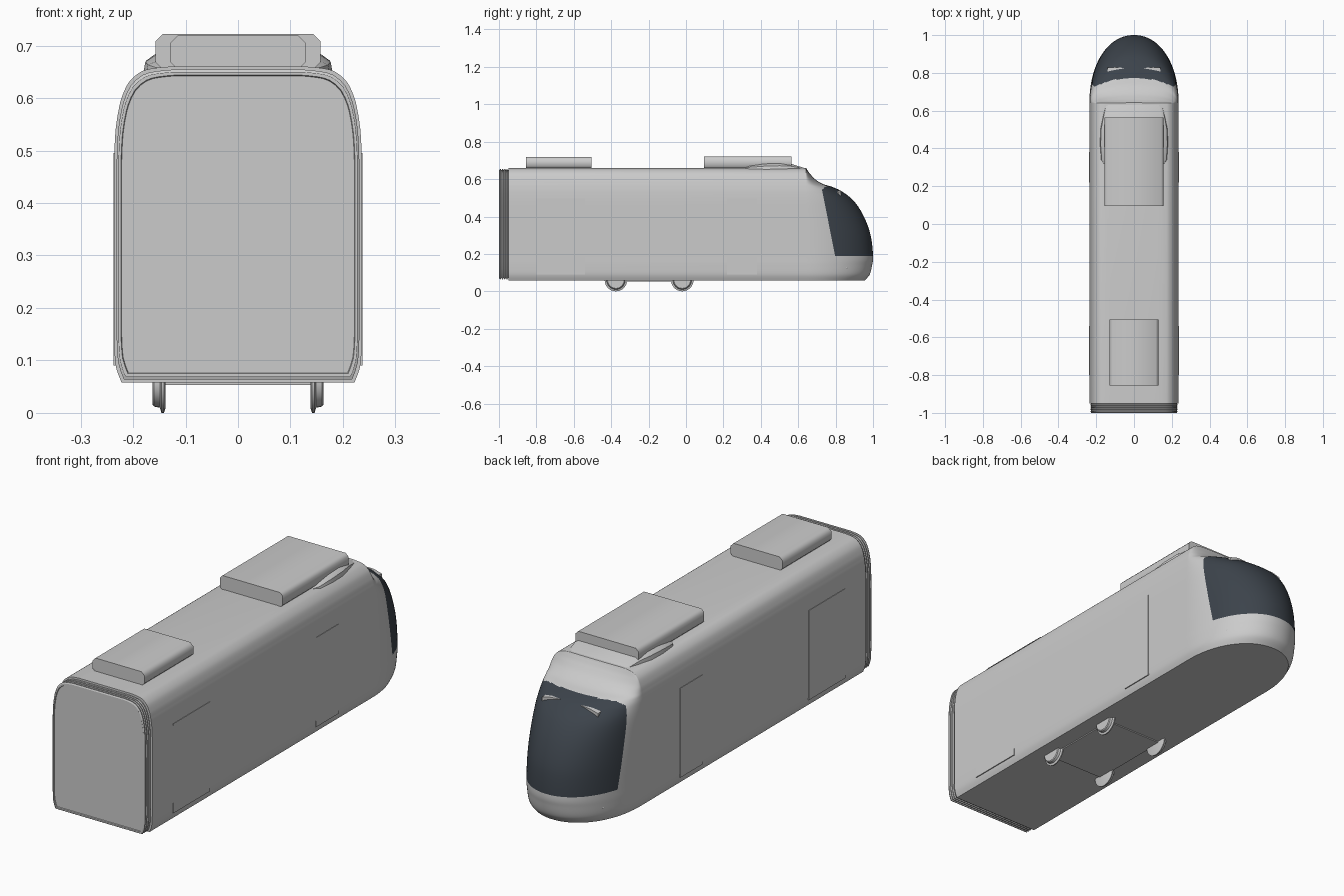
import bpy, bmesh, math
from mathutils import Vector

if "Cube" in bpy.data.objects:
    bpy.data.objects.remove(bpy.data.objects["Cube"], do_unlink=True)


def material(name, rgb):
    m = bpy.data.materials.new(name)
    m.use_nodes = True
    m.diffuse_color = (*rgb, 1)
    m.node_tree.nodes["Principled BSDF"].inputs["Base Color"].default_value = (*rgb, 1)
    return m


GREY = material("light_grey", (0.6, 0.6, 0.6))
GLASS = material("dark_glass", (0.045, 0.056, 0.07))


def finish(name, bm, angle=35):
    bmesh.ops.recalc_face_normals(bm, faces=bm.faces)
    mesh = bpy.data.meshes.new(name)
    bm.to_mesh(mesh)
    bm.free()
    ob = bpy.data.objects.new(name, mesh)
    bpy.context.collection.objects.link(ob)
    mesh.materials.append(GREY)
    bpy.ops.object.select_all(action='DESELECT')
    ob.select_set(True)
    bpy.context.view_layer.objects.active = ob
    bpy.ops.object.shade_smooth_by_angle(angle=math.radians(angle))
    return ob


def skin(rings):
    """Bridge closed rings of equal length and cap both ends."""
    bm = bmesh.new()
    loops = [[bm.verts.new(p) for p in ring] for ring in rings]
    n = len(loops[0])
    for a, b in zip(loops, loops[1:]):
        for i in range(n):
            j = (i + 1) % n
            bm.faces.new((a[i], a[j], b[j], b[i]))
    bm.faces.new(loops[0])
    bm.faces.new(loops[-1])
    return bm


def box(name, x, y, z, chamfer=0):
    """Box from ranges, with the long edges along y optionally chamfered."""
    bm = bmesh.new()
    bmesh.ops.create_cube(bm, size=1)
    for v in bm.verts:
        v.co = [r[0] + (c + 0.5) * (r[1] - r[0]) for r, c in zip((x, y, z), v.co)]
    if chamfer:
        edges = [e for e in bm.edges if abs((e.verts[0].co - e.verts[1].co).y) > 0.01]
        bmesh.ops.bevel(bm, geom=edges, offset=chamfer, segments=1, affect='EDGES')
    return finish(name, bm, 50)


# Hull profile: half width, nose tip y, height
KEYS = [Vector(k) for k in (
    (0.222, 0.955, 0.058), (0.233, 0.982, 0.09), (0.236, 0.995, 0.14),
    (0.236, 1.0, 0.19), (0.236, 0.987, 0.30), (0.236, 0.951, 0.40),
    (0.236, 0.90, 0.48), (0.234, 0.84, 0.53), (0.231, 0.785, 0.557),
    (0.228, 0.73, 0.575), (0.222, 0.69, 0.60), (0.208, 0.662, 0.63),
    (0.185, 0.648, 0.65), (0.16, 0.644, 0.657), (0.13, 0.642, 0.66))]


def smooth_profile(keys, steps):
    out = []
    pts = [keys[0]] + keys + [keys[-1]]
    for a, b, c, d in zip(pts, pts[1:], pts[2:], pts[3:]):
        for s in range(steps):
            t = s / steps
            out.append(b + 0.5 * t * (c - a + t * (2 * a - 5 * b + 4 * c - d
                                                   + t * (3 * (b - c) + d - a))))
    return out + [keys[-1]]


REAR, NOSE, COLS, POWER = -0.95, 0.64, 64, 2 / 2.1


def slice_ring(w, tip, z):
    ring = [(w, REAR, z)]
    for i in range(COLS + 1):
        a = math.pi * i / COLS
        c, s = math.cos(a), max(math.sin(a), 0)
        ring.append((math.copysign(w * abs(c) ** POWER, c),
                     NOSE + (tip - NOSE) * s ** POWER, z))
    return ring + [(-w, REAR, z)]


# Hull with rounded nose, stacked from horizontal slices
bm = skin([slice_ring(*p) for p in smooth_profile(KEYS, 9)])
side_point, side_dir = Vector((0, 0.797, 0.19)), Vector((0, 0.38, 0.075)).normalized()
bmesh.ops.bisect_plane(bm, geom=bm.verts[:] + bm.edges[:] + bm.faces[:],
                       plane_co=side_point, plane_no=side_dir)
# Wraparound windscreen
for f in bm.faces:
    c = f.calc_center_median()
    if c.z > 0.19 and (c - side_point).dot(side_dir) > 0 and c.y > 0.775 - 1.1 * c.x ** 2:
        f.material_index = 1
hull = finish("hull", bm)
hull.data.materials.append(GLASS)


# Ribbed gangway at the rear with a recessed end panel
def end_ring(y, scale):
    half = [(k.x * scale, y, 0.36 + (k.z - 0.36) * scale) for k in smooth_profile(KEYS, 2)]
    return half + [(-x, yy, z) for x, yy, z in reversed(half)]


ribs = [(REAR + 0.02, 0.96), (REAR, 0.96)]
for i in range(4):
    y = REAR - 0.002 - i * 0.012
    ribs += [(y, 0.96), (y - 0.003, 0.98), (y - 0.007, 0.98), (y - 0.01, 0.96)]
ribs += [(-1.0, 0.965), (-1.0, 0.945), (-0.996, 0.94)]
finish("gangway", skin([end_ring(*r) for r in ribs]), 30)

# Roof equipment pods
box("front_roof_pod", (-0.157, 0.157), (0.095, 0.565), (0.655, 0.722), 0.013)
box("rear_roof_pod", (-0.13, 0.13), (-0.855, -0.505), (0.655, 0.719), 0.015)

# Low fairing under the front pod
fairing = []
for y, w, h in ((0.30, 0.15, 0.658), (0.34, 0.177, 0.672), (0.42, 0.182, 0.682),
                (0.50, 0.18, 0.686), (0.56, 0.168, 0.682), (0.64, 0.15, 0.657)):
    half = [(w, y, 0.64), (w * 0.97, y, 0.6 * h + 0.26), (w * 0.86, y, h)]
    fairing.append(half + [(-x, yy, z) for x, yy, z in reversed(half)])
finish("roof_fairing", skin(fairing), 40)

# Doors, lamps and marker lights on both sides
for side, label in ((1, "left"), (-1, "right")):
    for part, y in (("rear", (-0.80, -0.54)), ("front", (0.22, 0.38))):
        x = sorted((side * 0.232, side * 0.2375))
        box(f"{label}_{part}_door", x, y, (0.09, 0.495))

    lamp = []
    for x, y, z, r in ((0.052, 0.825, 0.538, 0.001), (0.10, 0.823, 0.531, 0.007),
                       (0.14, 0.818, 0.517, 0.011)):
        lamp.append([(side * x, y - r, z - 0.006), (side * x, y + r, z - 0.01),
                     (side * x, y + r, z + r * 0.8), (side * x, y - r, z + r)])
    finish(f"{label}_brow_lamp", skin(lamp))

    bm = bmesh.new()
    bmesh.ops.create_uvsphere(bm, u_segments=12, v_segments=8, radius=0.007)
    bmesh.ops.translate(bm, verts=bm.verts, vec=(side * 0.184, 0.857, 0.125))
    finish(f"{label}_marker_light", bm)

    # Flanged wheels, turned about the axle
    for part, y in (("rear", -0.375), ("front", -0.02)):
        rings = []
        for x, r in ((0.138, 0.05), (0.141, 0.06), (0.146, 0.06),
                     (0.149, 0.05), (0.16, 0.048), (0.163, 0.044)):
            rings.append([(side * x, y + r * math.cos(a), 0.06 + r * math.sin(a))
                          for a in (math.tau * i / 32 for i in range(32))])
        finish(f"{label}_{part}_wheel", skin(rings))

# Bogie plate under the floor
box("bogie_plate", (-0.145, 0.145), (-0.40, 0.0), (0.053, 0.06))
